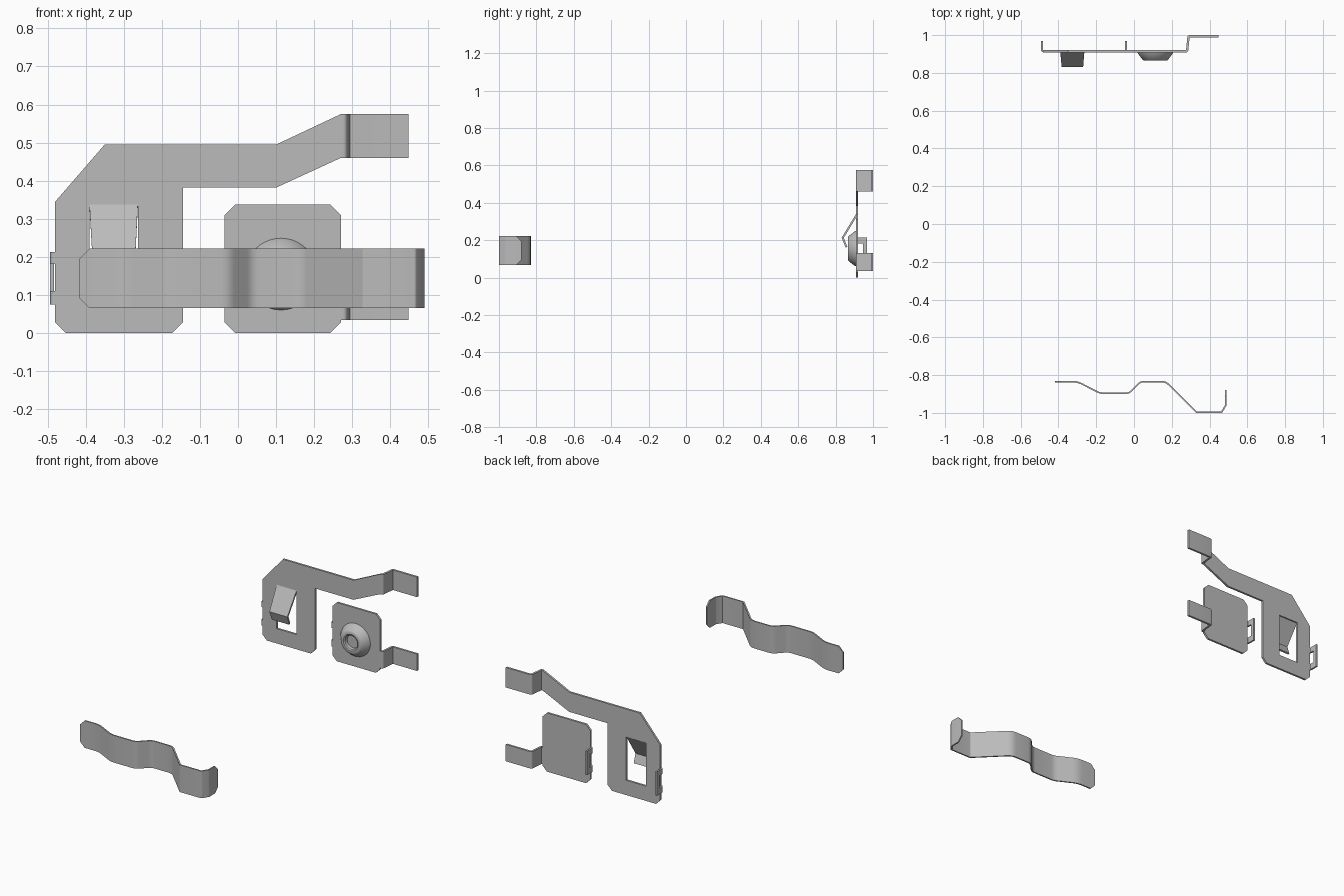
import bpy, bmesh, math
from mathutils import Vector

cube = bpy.data.objects.get("Cube")
if cube:
    bpy.data.objects.remove(cube, do_unlink=True)

metal = bpy.data.materials.new("grey_metal")
metal.use_nodes = True
GREY = (0.5, 0.5, 0.5, 1)
metal.diffuse_color = GREY
metal.node_tree.nodes["Principled BSDF"].inputs["Base Color"].default_value = GREY

PLATE_Y = 0.914
PLATE_T = 0.012


def finish(name, bm, thickness=0):
    """Turn a bmesh into an object, with optional sheet thickness."""
    mesh = bpy.data.meshes.new(name)
    bm.to_mesh(mesh)
    bm.free()
    mesh.materials.append(metal)
    ob = bpy.data.objects.new(name, mesh)
    bpy.context.collection.objects.link(ob)
    bpy.ops.object.select_all(action='DESELECT')
    ob.select_set(True)
    bpy.context.view_layer.objects.active = ob
    if thickness:
        mod = ob.modifiers.new("thickness", 'SOLIDIFY')
        mod.thickness = thickness
        mod.offset = 0
        mod.use_even_offset = True
        bpy.ops.object.modifier_apply(modifier=mod.name)
    bpy.ops.object.shade_smooth_by_angle(angle=math.radians(30))
    return ob


def rounded(path):
    """Replace each bend (x, y, r) of a path by a short arc."""
    pts = [Vector(p[:2]) for p in path]
    out = [pts[0]]
    for i in range(1, len(pts) - 1):
        p, r = pts[i], path[i][2]
        a = p + (pts[i - 1] - p).normalized() * r
        b = p + (pts[i + 1] - p).normalized() * r
        for k in range(5):
            t = k / 4
            out.append(a * (1 - t) ** 2 + p * 2 * t * (1 - t) + b * t * t)
    return out + [pts[-1]]


def add_sheet(bm, rows):
    """Quads between successive (low, high) point pairs."""
    verts = [[bm.verts.new(p) for p in row] for row in rows]
    for (a, b), (c, d) in zip(verts, verts[1:]):
        bm.faces.new((a, c, d, b))


def add_strip(bm, pts, z0, z1, chamfer=0):
    """Upright strip along an xy path, with optionally cut end corners."""
    pts = [Vector(p) for p in pts]
    cut = [0] * len(pts)
    if chamfer:
        head = pts[0] + (pts[1] - pts[0]).normalized() * chamfer
        tail = pts[-1] + (pts[-2] - pts[-1]).normalized() * chamfer
        pts = [pts[0], head] + pts[1:-1] + [tail, pts[-1]]
        cut = [chamfer] + [0] * (len(pts) - 2) + [chamfer]
    add_sheet(bm, [((p.x, p.y, z0 + c), (p.x, p.y, z1 - c))
                   for p, c in zip(pts, cut)])


def plate(name, *loops):
    """Flat plate from an xz outline and any hole outlines."""
    bm = bmesh.new()
    edges = []
    for loop in loops:
        vs = [bm.verts.new((x, PLATE_Y, z)) for x, z in loop]
        edges += [bm.edges.new((vs[i - 1], vs[i])) for i in range(len(vs))]
    bmesh.ops.triangle_fill(bm, edges=edges, use_beauty=True,
                            normal=(0, -1, 0))
    bmesh.ops.recalc_face_normals(bm, faces=bm.faces[:])
    return finish(name, bm, PLATE_T)


C = 0.028  # corner cut

# Large plate with arm and window
window = [(-0.39, 0.085), (-0.262, 0.085), (-0.262, 0.335), (-0.39, 0.335)]
plate("arm_plate",
      [(-0.48, C), (-0.48 + C, 0), (-0.145 - C, 0), (-0.145, C),
       (-0.145, 0.382), (0.10, 0.382), (0.27, 0.46), (0.27, 0.575),
       (0.10, 0.495), (-0.35, 0.495), (-0.48, 0.345)], window)

# Small plate with cut corners
x0, x1, h = -0.035, 0.27, 0.338
plate("small_plate",
      [(x0, C), (x0 + C, 0), (x1 - C, 0), (x1, C),
       (x1, h - C), (x1 - C, h), (x0 + C, h), (x0, h - C)])

# Stepped solder tabs on both plates
for name, z0, z1 in (("upper_tab", 0.46, 0.575), ("lower_tab", 0.035, 0.132)):
    bm = bmesh.new()
    add_strip(bm, rounded([(0.268, PLATE_Y, 0), (0.281, PLATE_Y, 0.006),
                           (0.289, 0.994, 0.006), (0.448, 0.994, 0)]), z0, z1)
    finish(name, bm, PLATE_T)

# Slotted lugs bent back from the left edge of each plate
for name, edge in (("arm_plate_lug", -0.48), ("small_plate_lug", -0.035)):
    bm = bmesh.new()
    leg = rounded([(edge + 0.003, PLATE_Y, 0), (edge - 0.008, PLATE_Y, 0.009),
                   (edge - 0.008, 0.968, 0)])
    add_strip(bm, leg, 0.075, 0.11)
    add_strip(bm, leg, 0.182, 0.213)
    add_strip(bm, [(edge - 0.008, 0.946), (edge - 0.008, 0.968)], 0.11, 0.182)
    bmesh.ops.remove_doubles(bm, verts=bm.verts[:], dist=0.0001)
    finish(name, bm, 0.01)

# Bent spring finger hanging from the top of the window
bm = bmesh.new()
add_sheet(bm, [((l, y, z), (r, y, z)) for l, r, y, z in (
    (-0.39, -0.263, 0.912, 0.335), (-0.383, -0.269, 0.838, 0.213),
    (-0.381, -0.271, 0.858, 0.162))])
bmesh.ops.recalc_face_normals(bm, faces=bm.faces[:])
finish("spring_finger", bm, 0.01)

# Round contact button with a recessed centre
bm = bmesh.new()
profile = [(0.095, 0.91), (0.092, 0.902), (0.066, 0.868), (0.06, 0.865),
           (0.047, 0.865), (0.04, 0.87), (0.037, 0.885)]
N = 40
rings = []
for r, y in profile:
    rings.append([bm.verts.new((0.113 + r * math.cos(2 * math.pi * i / N), y,
                                0.155 + r * math.sin(2 * math.pi * i / N)))
                  for i in range(N)])
for a, b in zip(rings, rings[1:]):
    for i in range(N):
        bm.faces.new((a[i - 1], a[i], b[i], b[i - 1]))
bm.faces.new(rings[-1])
bm.faces.new(rings[0][::-1])
bmesh.ops.recalc_face_normals(bm, faces=bm.faces[:])
finish("contact_button", bm)

# Wavy spring strip at the front
bm = bmesh.new()
add_strip(bm, rounded([
    (-0.418, -0.834, 0), (-0.30, -0.834, 0.03), (-0.18, -0.896, 0.02),
    (-0.025, -0.896, 0.02), (0.035, -0.834, 0.02), (0.168, -0.834, 0.025),
    (0.33, -0.996, 0.003), (0.464, -0.996, 0.003), (0.486, -0.96, 0.005),
    (0.486, -0.88, 0)]), 0.066, 0.222, C)
finish("spring_strip", bm, 0.008)
